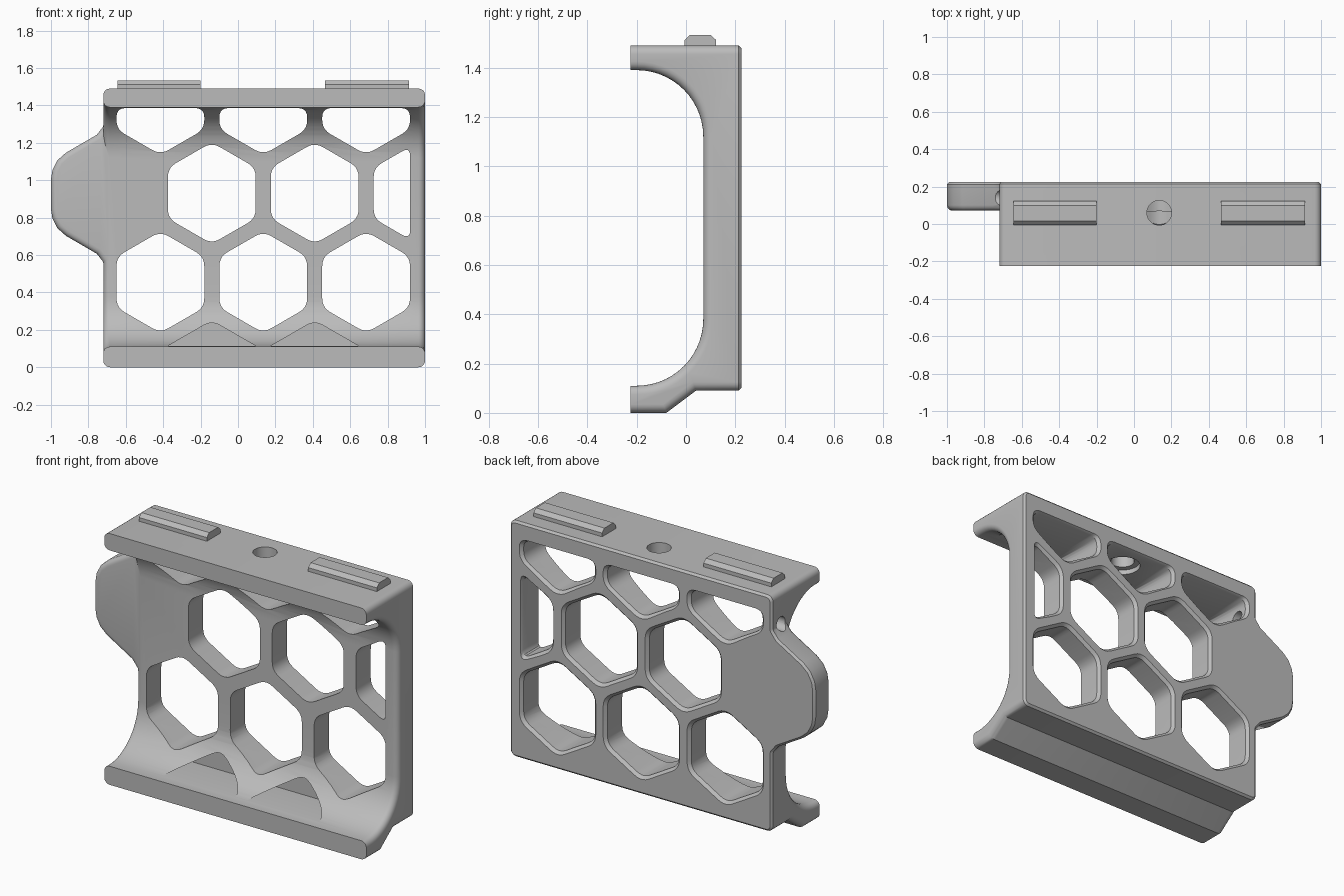
import bpy, bmesh, math
from mathutils import Vector

cube = bpy.data.objects.get("Cube")
if cube:
    bpy.data.objects.remove(cube)

grey = bpy.data.materials.new("plain grey")
grey.use_nodes = True
grey.diffuse_color = (0.5, 0.5, 0.5, 1)
grey.node_tree.nodes["Principled BSDF"].inputs["Base Color"].default_value = (0.5, 0.5, 0.5, 1)

LEFT, RIGHT = 1.0, -0.72
FRONT, WALL, BACK = -0.225, 0.07, 0.225
TOP, LIP = 1.49, 0.11


def loft(loops):
    """Closed solid through matching rings of points."""
    bm = bmesh.new()
    rings = [[bm.verts.new(p) for p in loop] for loop in loops]
    n = len(rings[0])
    for a, b in zip(rings, rings[1:]):
        for i in range(n):
            j = (i + 1) % n
            bm.faces.new((a[i], a[j], b[j], b[i]))
    bm.faces.new(rings[0])
    bm.faces.new(rings[-1])
    bmesh.ops.recalc_face_normals(bm, faces=bm.faces)
    return bm


def make(name, bm):
    mesh = bpy.data.meshes.new(name)
    bm.to_mesh(mesh)
    bm.free()
    mesh.materials.append(grey)
    obj = bpy.data.objects.new(name, mesh)
    bpy.context.collection.objects.link(obj)
    return obj


def bevel(bm, edges, width, segments):
    bmesh.ops.bevel(bm, geom=edges, offset=width, segments=segments,
                    profile=0.5, affect='EDGES', clamp_overlap=True)


def combine(target, other, operation):
    mod = target.modifiers.new("cut", 'BOOLEAN')
    mod.operation, mod.object, mod.solver = operation, other, 'EXACT'
    with bpy.context.temp_override(object=target, active_object=target):
        bpy.ops.object.modifier_apply(modifier=mod.name)
    bpy.data.objects.remove(other)


def arc(cx, cz, r, start, end, steps=14):
    angles = [math.radians(start + (end - start) * i / steps) for i in range(steps + 1)]
    return [(cx + r * math.cos(a), cz + r * math.sin(a)) for a in angles]


def clip(points, axis, limit, sign):
    """Keep the part of a polygon where sign * (coordinate - limit) <= 0."""
    out = []
    for p, q in zip(points, points[1:] + points[:1]):
        dp, dq = sign * (p[axis] - limit), sign * (q[axis] - limit)
        if dp <= 0:
            out.append(p)
        if dp * dq < 0:
            out.append(p.lerp(q, dp / (dp - dq)))
    return out


def rounded(points, radius, steps=5):
    out = []
    for i, p in enumerate(points):
        ends = []
        for q in (points[i - 1], points[(i + 1) % len(points)]):
            ends.append(p + (q - p).normalized() * min(radius, (q - p).length * 0.45))
        for k in range(steps + 1):
            t = k / steps
            out.append(ends[0].lerp(p, t).lerp(p.lerp(ends[1], t), t))
    return out


# Bracket body: side profile swept across the width
profile = [(FRONT, TOP), (BACK, TOP), (BACK, 0.09), (0.04, 0.09), (-0.08, 0), (FRONT, 0), (FRONT, LIP)]
profile += arc(-0.2, 0.38, 0.27, -90, 0) + arc(-0.2, 1.12, 0.27, 0, 90) + [(FRONT, 1.39)]
bm = loft([[(x, y, z) for y, z in profile] for x in (RIGHT, LEFT)])


def both_at(edge, axis, value):
    return all(abs(v.co[axis] - value) < 1e-4 for v in edge.verts)


ends = [e for e in bm.edges
        if (both_at(e, 0, LEFT) or both_at(e, 0, RIGHT))
        and not both_at(e, 1, FRONT) and not both_at(e, 1, BACK)]
bevel(bm, ends, 0.035, 5)
bevel(bm, [e for e in bm.edges if both_at(e, 1, BACK)], 0.012, 1)
body = make("bracket_body", bm)

# Side tab with rounded front rim
MID = 0.925
half = [(-0.6, 0.41), (-0.712, 0.41), (-0.722, 0.36), (-0.755, 0.318),
        (-0.92, 0.222), (-0.965, 0.182), (-0.992, 0.13), (-1.0, 0.08)]
outline = [(x, MID + h) for x, h in half] + [(x, MID - h) for x, h in reversed(half)]
bm = loft([[(x, y, z) for x, z in outline] for y in (WALL + 0.001, BACK - 0.001)])
bevel(bm, [e for e in bm.edges if both_at(e, 1, WALL + 0.001)], 0.03, 4)
bevel(bm, [e for e in bm.edges if both_at(e, 1, BACK - 0.001)], 0.012, 1)
combine(body, make("side_tab", bm), 'UNION')

# Honeycomb openings
PITCH, CELL = 0.55, 0.271
ROW = PITCH * math.sqrt(0.75)


def hexagon(x, z):
    return [Vector((x + CELL * math.sin(k * math.pi / 3), z + CELL * math.cos(k * math.pi / 3)))
            for k in range(6)]


def cut_cell(points, depths):
    """Cut a rounded cell; depths are (y, outward growth) pairs."""
    ring = rounded(points, 0.05)
    centre = sum(ring, Vector((0, 0))) / len(ring)
    loops = []
    for y, grow in depths:
        loops.append([(p.x + grow * (p - centre).normalized().x, y,
                       p.y + grow * (p - centre).normalized().y) for p in ring])
    combine(body, make("cell_cutter", loft(loops)), 'DIFFERENCE')


through = [(-0.4, 0), (BACK - 0.017, 0), (BACK + 0.01, 0.027)]
for row in range(3):
    first = -0.14 if row == 1 else -0.415
    for column in range(3):
        cell = hexagon(first + column * PITCH, 0.455 + row * ROW)
        cell = clip(clip(cell, 0, 0.92, 1), 1, 1.386, 1)
        cut_cell(cell, through)

# Blind half cells in the lower curve
for x in (-0.14, -0.14 + PITCH):
    cut_cell(clip(hexagon(x, 0.455 - ROW), 1, LIP + 0.003, -1), [(-0.4, 0), (WALL, 0)])


# Screw holes
def drill(centre, radius, length, along_x=False):
    ring = arc(0, 0, radius, 0, 360, 32)[:-1]
    loops = []
    for d in (-length / 2, length / 2):
        loops.append([Vector(centre) + Vector((d, a, b) if along_x else (a, b, d)) for a, b in ring])
    combine(body, make("hole_cutter", loft(loops)), 'DIFFERENCE')


drill((0.135, 0.06, 1.45), 0.066, 0.3)
drill((0.135, 0.06, 1.39), 0.1, 0.05)
drill((-0.7, 0.14, 1.3), 0.04, 0.2, along_x=True)

# Locating rails on the top
rail = [(-0.006, 1.48), (0.122, 1.48), (0.122, 1.512), (0.1, 1.533), (0.016, 1.533), (-0.006, 1.512)]
parts = [body]
for name, x0, x1 in (("right_rail", -0.645, -0.2), ("left_rail", 0.465, 0.915)):
    parts.append(make(name, loft([[(x, y, z) for y, z in rail] for x in (x0, x1)])))

# Smooth the curves, keep the hard edges
bpy.ops.object.select_all(action='DESELECT')
body.select_set(True)
bpy.context.view_layer.objects.active = body
bpy.ops.object.shade_smooth_by_angle(angle=math.radians(30))
